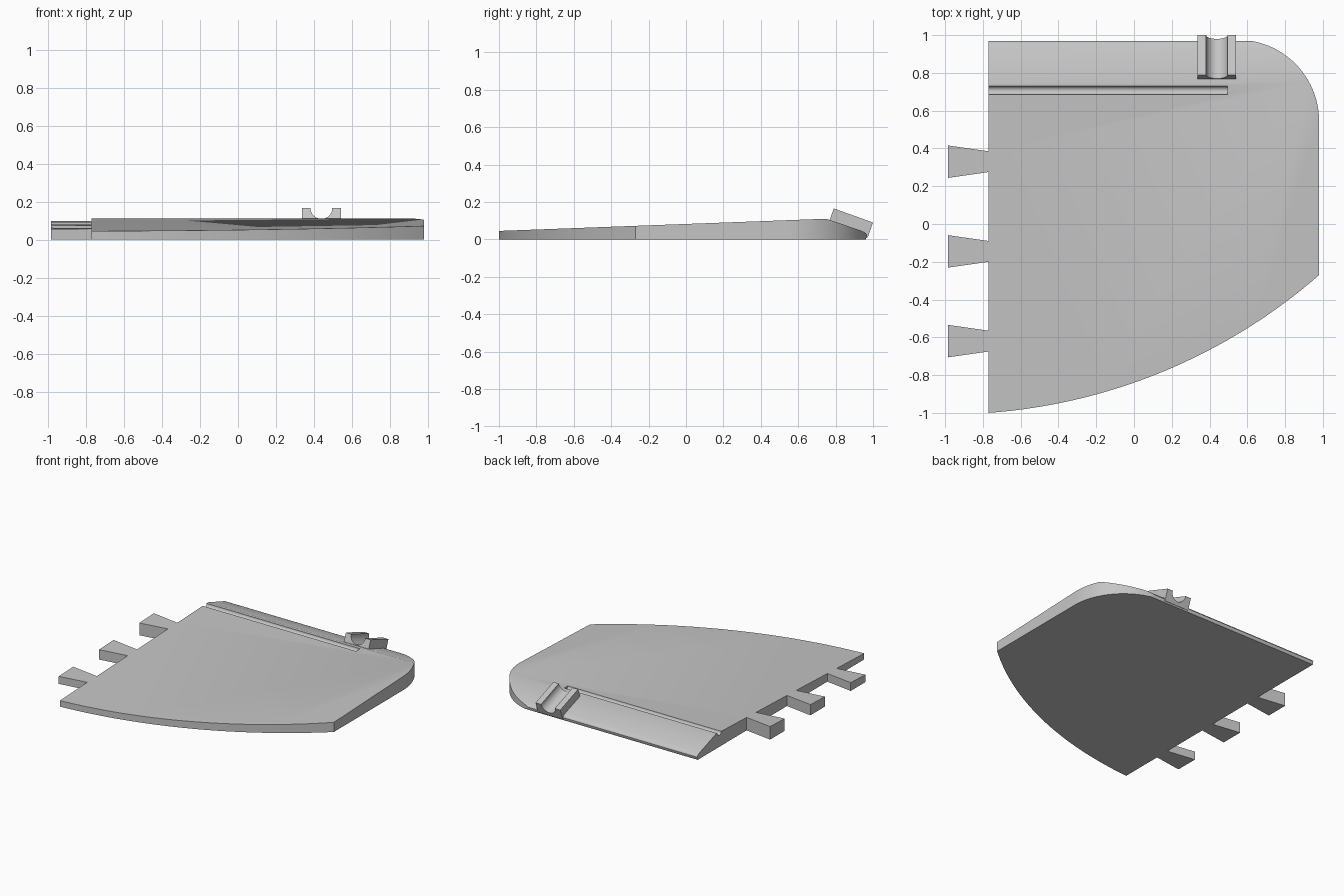
import bpy, bmesh, math
from mathutils import Vector

if "Cube" in bpy.data.objects:
    bpy.data.objects.remove(bpy.data.objects["Cube"])

grey = bpy.data.materials.new("plain grey")
grey.diffuse_color = (0.56, 0.56, 0.56, 1)
grey.use_nodes = True
grey.node_tree.nodes["Principled BSDF"].inputs["Base Color"].default_value = grey.diffuse_color


def prism(name, ring, offset):
    """Extrude a closed ring of 3D points along an offset vector."""
    bm = bmesh.new()
    face = bm.faces.new([bm.verts.new(p) for p in ring])
    ext = bmesh.ops.extrude_face_region(bm, geom=[face])
    moved = [g for g in ext["geom"] if isinstance(g, bmesh.types.BMVert)]
    bmesh.ops.translate(bm, verts=moved, vec=Vector(offset))
    bmesh.ops.recalc_face_normals(bm, faces=bm.faces)
    mesh = bpy.data.meshes.new(name)
    bm.to_mesh(mesh)
    bm.free()
    mesh.materials.append(grey)
    obj = bpy.data.objects.new(name, mesh)
    bpy.context.collection.objects.link(obj)
    return obj


def arc(cx, cy, r, start, end, n):
    angles = [math.radians(start + (end - start) * i / n) for i in range(n + 1)]
    return [(cx + r * math.cos(a), cy + r * math.sin(a)) for a in angles]


def select(obj):
    bpy.ops.object.select_all(action='DESELECT')
    obj.select_set(True)
    bpy.context.view_layer.objects.active = obj


def boolean(obj, cutter, operation):
    mod = obj.modifiers.new("cut", 'BOOLEAN')
    mod.object, mod.operation, mod.solver = cutter, operation, 'EXACT'
    select(obj)
    bpy.ops.object.modifier_apply(modifier=mod.name)
    bpy.data.objects.remove(cutter)


# Panel outline: curved front edge, rounded back corner, three dovetail tabs
EDGE, TIP = -0.77, -0.985
outline = arc(-0.989, 1.989, 2.997, -85.81, -48.93, 32)
outline[0], outline[-1] = (EDGE, -1.0), (0.98, -0.27)
outline += arc(0.55, 0.545, 0.43, 0, 90, 24)
outline += [(EDGE, 0.975)]
for y in (0.33, -0.145, -0.62):
    outline += [(EDGE, y + 0.055), (TIP, y + 0.086), (TIP, y - 0.086), (EDGE, y - 0.055)]
panel = prism("panel", [(x, y, 0) for x, y in outline], (0, 0, 0.3))

# Wedge side profile with a rounded trailing edge
profile = [(-1.1, 0), (-1.1, 0.0413), (0.75, 0.11), (0.938, 0.046), (0.953, 0.039),
           (0.963, 0.031), (0.968, 0.022), (0.966, 0.012), (0.961, 0)]
wedge = prism("wedge_cutter", [(-1.2, y, z) for y, z in profile], (2.4, 0, 0))
boolean(panel, wedge, 'INTERSECT')

# Round-bottomed groove, open at the tab side
groove = prism("groove_cutter",
               [(-0.9, y, z) for y, z in arc(0.7075, 0.108, 0.0225, 0, 345, 23)],
               (1.395, 0, 0))
boolean(panel, groove, 'DIFFERENCE')

# Cradle block lying on the back slope, with a half-round channel
along = Vector((0, 0.941, -0.337))
up = Vector((0, 0.337, 0.941))
corner = Vector((0, 0.79, 0.165))
section = [(0.337, 0), (0.337, -0.087), (0.541, -0.087), (0.541, 0)]
section += arc(0.439, -0.002, 0.057, 0, -180, 20)
section[4], section[-1] = (0.496, 0), (0.382, 0)
cradle = prism("cradle", [corner + Vector((x, 0, 0)) + up * h for x, h in section],
               along * 0.223)

for obj in (panel, cradle):
    select(obj)
    bpy.ops.object.shade_smooth_by_angle(angle=math.radians(25))
